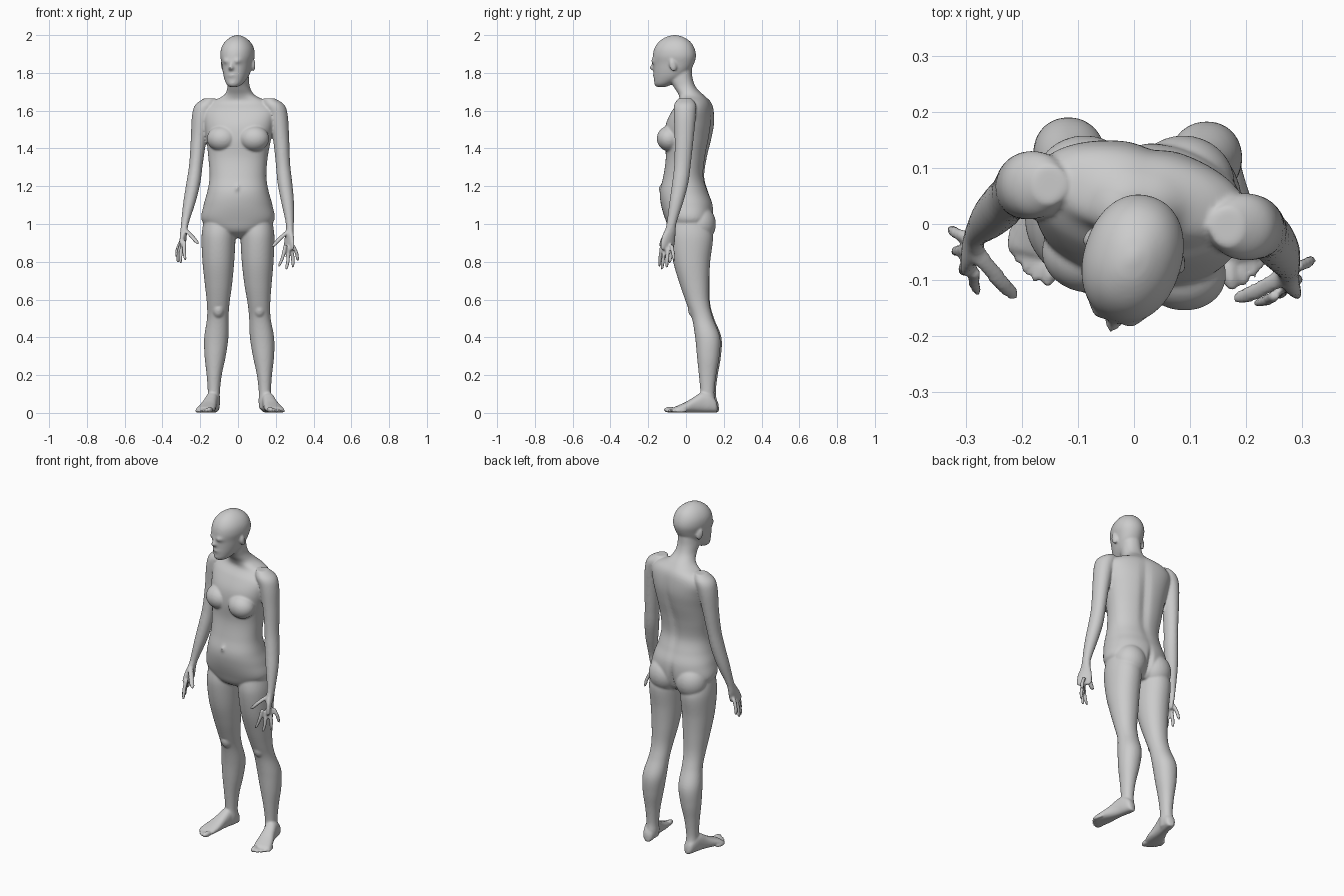
import bpy, bmesh, math
from mathutils import Matrix, Vector

parts = []


def keep(bm, name):
    bmesh.ops.recalc_face_normals(bm, faces=bm.faces)
    me = bpy.data.meshes.new(name)
    bm.to_mesh(me)
    bm.free()
    ob = bpy.data.objects.new(name, me)
    bpy.context.collection.objects.link(ob)
    parts.append(ob)
    return ob


def spline(rows, sub):
    """Catmull-Rom through rows of numbers."""
    out = []
    for i in range(len(rows) - 1):
        a, b = rows[max(i - 1, 0)], rows[i]
        c, d = rows[i + 1], rows[min(i + 2, len(rows) - 1)]
        for k in range(sub):
            t = k / sub
            out.append([0.5 * (2 * q + (r - p) * t + (2 * p - 5 * q + 4 * r - s) * t * t
                               + (3 * q - p - 3 * r + s) * t ** 3)
                        for p, q, r, s in zip(a, b, c, d)])
    return out + [list(rows[-1])]


def loft(name, rows, power=2.0, seg=32, sub=6, mat=None, bumps=()):
    """rows: x, y, z, rx, ry, yaw; bumps: x, z, sx, sz, push, side"""
    bm = bmesh.new()
    rings = []
    for x, y, z, rx, ry, yaw in spline(rows, sub):
        ring = []
        ca, sa = math.cos(math.radians(yaw)), math.sin(math.radians(yaw))
        for i in range(seg):
            t = 2 * math.pi * i / seg
            c, s = math.cos(t), math.sin(t)
            u = max(rx, .002) * math.copysign(abs(c) ** (2 / power), c)
            v = max(ry, .002) * math.copysign(abs(s) ** (2 / power), s)
            for bx, bz, sx, sz, push, side in bumps:
                if v * side > 0:
                    v += push * math.exp(-((u - bx) / sx) ** 2 - ((z - bz) / sz) ** 2)
            p = Vector((x + u * ca - v * sa, y + u * sa + v * ca, z))
            ring.append(bm.verts.new(mat @ p if mat else p))
        rings.append(ring)
    for a, b in zip(rings, rings[1:]):
        for i in range(seg):
            j = (i + 1) % seg
            bm.faces.new((a[i], a[j], b[j], b[i]))
    bm.faces.new(rings[0][::-1])
    bm.faces.new(rings[-1])
    return keep(bm, name)


def ball(name, c, r, yaw=0, tilt=0):
    bm = bmesh.new()
    m = (Matrix.Translation(c) @ Matrix.Rotation(math.radians(yaw), 4, 'Z')
         @ Matrix.Rotation(math.radians(tilt), 4, 'X') @ Matrix.Diagonal((*r, 1)))
    bmesh.ops.create_uvsphere(bm, u_segments=32, v_segments=20, radius=1, matrix=m)
    return keep(bm, name)


def fb(x, z, rx, front, back, yaw=0):
    return (x, (front + back) / 2, z, rx, (back - front) / 2, yaw)


# Torso and neck, twisting slightly towards -x
loft("torso", [
    fb(0, .925, .04, -.02, .09), fb(0, .96, .13, -.08, .12), fb(0, 1.02, .192, -.108, .142),
    fb(0, 1.10, .182, -.132, .142), fb(0, 1.17, .163, -.138, .118, -2),
    fb(0, 1.25, .150, -.12, .097, -4), fb(0, 1.35, .157, -.105, .108, -7),
    fb(.004, 1.45, .172, -.11, .13, -10), fb(.008, 1.53, .188, -.10, .142, -12),
    fb(.01, 1.60, .195, -.065, .138, -12), fb(.01, 1.645, .155, -.03, .125, -12),
    fb(.008, 1.68, .085, -.035, .095, -12), fb(.004, 1.72, .06, -.06, .055, -14),
    fb(0, 1.77, .056, -.09, .035, -16), fb(0, 1.83, .055, -.10, .03, -17)],
    power=2.25, seg=72,
    bumps=[(0, 1.40, .025, .2, -.014, 1), (0, 1.19, .008, .014, -.012, -1),
           (0, 1.0, .012, .07, -.02, 1)])
for s in (-1, 1):
    ball("breast", (.085 * s, -.07 - .016 * s, 1.452), (.08, .068, .068), -12)
    ball("buttock", (.088 * s, .07, 1.0), (.092, .088, .10))

# Head, turned towards -x, with facial relief
turn = Matrix.Translation((-.002, -.06, 0)) @ Matrix.Rotation(math.radians(-17), 4, 'Z')
loft("head", [
    fb(0, 1.726, .022, -.098, -.05), fb(0, 1.742, .042, -.108, -.01), fb(0, 1.775, .06, -.112, .05),
    fb(0, 1.81, .071, -.113, .082), fb(0, 1.85, .079, -.115, .104), fb(0, 1.89, .087, -.117, .114),
    fb(0, 1.93, .083, -.108, .106), fb(0, 1.965, .064, -.084, .084), fb(0, 1.99, .034, -.046, .046),
    fb(0, 2.001, .003, -.004, .004)],
    power=2.15, seg=96, mat=turn,
    bumps=[(.034, 1.862, .017, .012, -.013, -1), (-.034, 1.862, .017, .012, -.013, -1),
           (0, 1.825, .013, .013, -.022, -1), (0, 1.845, .009, .02, -.012, -1),
           (0, 1.787, .022, .009, -.007, -1), (0, 1.74, .02, .012, -.004, -1)])
nose = turn @ Vector((0, -.118, 1.826))
ball("nose", nose, (.015, .018, .012), -17)
bridge = turn @ Vector((0, -.112, 1.848))
ball("nose_bridge", bridge, (.009, .014, .028), -17, -14)
for s in (-1, 1):
    ball("ear", turn @ Vector((.083 * s, .015, 1.84)), (.010, .019, .033), -17 + 20 * s, 12)

# Arms: x, y, z, rx, ry, yaw
loft("left_arm", [
    (-.150, .070, 1.665, .03, .035, 0), (-.172, .070, 1.63, .055, .058, 0),
    (-.192, .068, 1.57, .052, .06, 0), (-.208, .062, 1.45, .042, .05, 0),
    (-.222, .048, 1.32, .036, .044, 0), (-.236, .032, 1.22, .037, .043, 0),
    (-.256, .012, 1.12, .033, .038, 0), (-.278, -.012, 1.02, .022, .027, 0),
    (-.284, -.024, .985, .019, .028, 0), (-.289, -.04, .945, .018, .038, -8),
    (-.292, -.052, .905, .014, .042, -15), (-.295, -.055, .885, .008, .036, -15)])
loft("right_arm", [
    (.165, -.005, 1.665, .03, .035, 0), (.190, -.005, 1.63, .056, .058, 0),
    (.212, -.006, 1.57, .052, .058, 0), (.228, -.010, 1.45, .043, .05, 0),
    (.238, -.018, 1.32, .038, .044, 0), (.248, -.030, 1.22, .039, .043, 0),
    (.262, -.050, 1.12, .034, .037, 0), (.273, -.073, 1.02, .023, .027, 0),
    (.274, -.082, .975, .02, .028, 10), (.272, -.092, .93, .018, .04, 28),
    (.271, -.098, .885, .014, .044, 35), (.271, -.10, .862, .008, .038, 35)])


# Fingers and thumbs: start, tip
def digit(name, a, b, r, bend):
    a, b = Vector(a), Vector(b)
    rows = []
    for t, k in ((0, .9), (.15, 1), (.5, 1), (.85, .85), (.96, .6), (1, .1)):
        p = a.lerp(b, t) + Vector(bend) * math.sin(math.pi * t)
        rows.append((*p, r * k, r * k, 0))
    loft(name, rows, seg=16, sub=4)


hands = {
    "left": [((-.282, -.086, .91), (-.277, -.122, .805)), ((-.290, -.066, .905), (-.303, -.088, .79)),
             ((-.297, -.044, .905), (-.318, -.050, .793)), ((-.300, -.022, .915), (-.326, -.008, .825))],
    "right": [((.250, -.128, .89), (.215, -.142, .772)), ((.264, -.112, .88), (.255, -.128, .755)),
              ((.278, -.095, .88), (.290, -.102, .767)), ((.290, -.076, .89), (.317, -.062, .803))]}
for side, fingers in hands.items():
    s = -1 if side == "left" else 1
    for a, b in fingers:
        digit(side + "_finger", a, b, .0105, (.006 * s, 0, 0))
digit("left_thumb", (-.284, -.045, .975), (-.211, -.130, .893), .0155, (.004, -.008, 0))
digit("right_thumb", (.268, -.092, .965), (.182, -.133, .878), .0155, (-.004, -.006, 0))

# Legs: offset from centre, z, rx, front, back
leg = [(.098, 1.01, .085, -.08, .12), (.103, .93, .090, -.088, .143), (.104, .80, .084, -.068, .128),
       (.103, .68, .072, -.032, .123), (.104, .58, .060, .004, .126), (.106, .50, .057, .034, .146),
       (.113, .40, .064, .052, .184), (.119, .30, .056, .062, .181), (.124, .20, .040, .072, .164),
       (.126, .11, .032, .08, .154), (.127, .06, .034, .075, .160), (.127, .02, .030, .075, .160)]
for side, s in (("left", -1), ("right", 1)):
    rows = []
    for x, z, r, f, b in leg:
        low = max(0, min(1, (.75 - z) / .4))
        rows.append(fb(s * x + low * (-.002 if s < 0 else .016), z, r, f - .004 * s * low, b - .004 * s * low))
    loft(side + "_leg", rows, power=2.1, seg=40)
    ball(side + "_kneecap", (s * .104 + (.01 if s > 0 else 0), .05, .55), (.035, .04, .05))

    # Foot swept from heel to toes, pointing outwards
    a = math.radians(12) * s
    fwd = Vector((math.sin(a), -math.cos(a), 0))
    up = Vector((0, 0, 1))
    m = Matrix((up.cross(fwd), up, fwd)).transposed().to_4x4()
    m = Matrix.Translation((-.122 if s < 0 else .143, .172 if s < 0 else .165, 0)) @ m
    out = 1 if (m.to_3x3() @ Vector((1, 0, 0))).x * s > 0 else -1
    foot = [(0, .012, .04), (.012, .028, .07), (.045, .034, .10), (.085, .035, .105), (.125, .038, .082),
            (.165, .045, .058), (.205, .049, .04), (.232, .046, .028), (.24, .03, .016)]
    loft(side + "_foot", [(out * .05 * max(w - .1, 0), h / 2 + .002, w, r, h / 2, 0) for w, r, h in foot],
         power=2.4, mat=m)
    for i in range(5):
        r = (.0155, .011, .0105, .01, .0095)[i]
        off = (-.032, -.009, .011, .029, .045)[i]
        end = (.284, .281, .270, .256, .240)[i]
        ball(side + "_toe", m @ Vector((out * (off + .006), r + .001, end - .032)), (r, .034, r), math.degrees(a))

# Fuse all parts into one continuous skin
bpy.ops.object.select_all(action='DESELECT')
for ob in parts:
    ob.select_set(True)
body = parts[0]
bpy.context.view_layer.objects.active = body
bpy.ops.object.join()
body.name = "body"
rm = body.modifiers.new("fuse", 'REMESH')
rm.mode = 'VOXEL'
rm.voxel_size = .006
sm = body.modifiers.new("relax", 'SMOOTH')
sm.factor = .5
sm.iterations = 5
for mod in ("fuse", "relax"):
    bpy.ops.object.modifier_apply(modifier=mod)
bpy.ops.object.shade_smooth()
